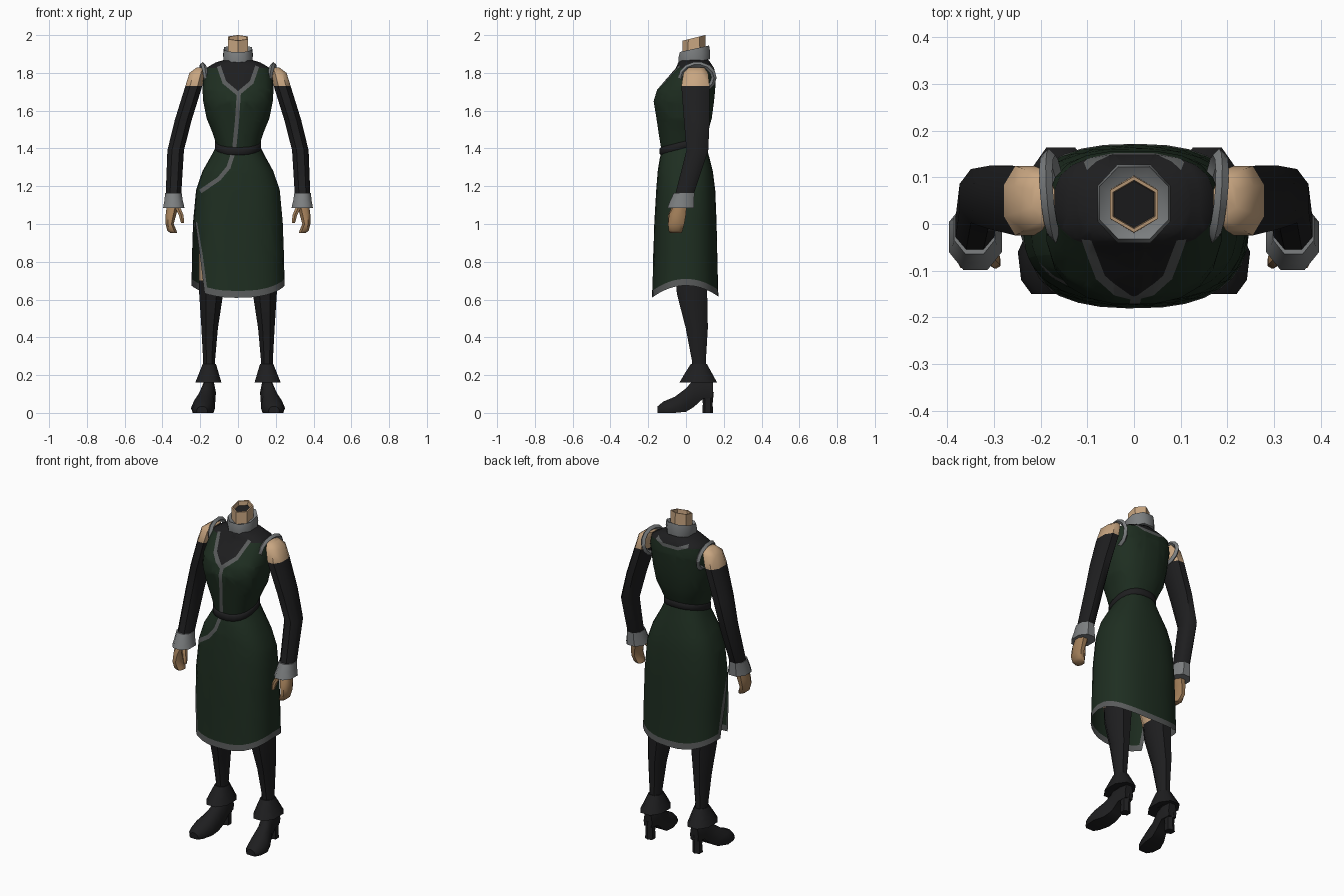
import bpy, bmesh, math
from mathutils import Vector as V

if "Cube" in bpy.data.objects:
    bpy.data.objects.remove(bpy.data.objects["Cube"])


def material(name, r, g, b):
    m = bpy.data.materials.new(name)
    m.diffuse_color = (r, g, b, 1)
    m.use_nodes = True
    m.node_tree.nodes["Principled BSDF"].inputs["Base Color"].default_value = m.diffuse_color
    return m


GREEN = material("dark green cloth", .013, .027, .015)
BLACK = material("black cloth", .013, .013, .014)
TRIM = material("dark grey trim", .10, .105, .105)
GREY = material("light grey fur", .20, .21, .215)
SKIN = material("skin", .58, .38, .22)
HAND = material("hand skin", .36, .21, .10)


def power(c, p):
    return math.copysign(abs(c) ** p, c)


def point(a, cx, z, rx, yf, yb, p=1.0, tilt=0.0):
    """Point on an oval whose front and back reach yf and yb."""
    cy, ry = (yf + yb) / 2, (yb - yf) / 2
    y = cy + ry * power(math.sin(a), p)
    return V((cx + rx * power(math.cos(a), p), y, z + tilt * y))


def ring(n, *args):
    return [point(2 * math.pi * (i + .5) / n, *args) for i in range(n)]


def loft(rings, closed=True, caps=True):
    bm = bmesh.new()
    rows = [[bm.verts.new(v) for v in r] for r in rings]
    n = len(rings[0])
    for a, b in zip(rows, rows[1:]):
        for i in range(n if closed else n - 1):
            j = (i + 1) % n
            bm.faces.new((a[i], a[j], b[j], b[i]))
    if caps:
        bm.faces.new(rows[0])
        bm.faces.new(rows[-1])
    bmesh.ops.recalc_face_normals(bm, faces=bm.faces)
    return bm


def finish(name, bm, mats, rule=None, mirror=False, angle=50):
    if rule:
        for f in bm.faces:
            f.material_index = rule(f.calc_center_median(), f.material_index)
    me = bpy.data.meshes.new(name)
    bm.to_mesh(me)
    bm.free()
    ob = bpy.data.objects.new(name, me)
    bpy.context.collection.objects.link(ob)
    for m in mats:
        me.materials.append(m)
    if mirror:
        ob.modifiers.new("Mirror", "MIRROR").use_mirror_merge = False
    bpy.ops.object.select_all(action='DESELECT')
    ob.select_set(True)
    bpy.context.view_layer.objects.active = ob
    bpy.ops.object.shade_smooth_by_angle(angle=math.radians(angle))
    return ob


def stripe(bm, pts, w, index, side=-1):
    """Cut a band along an x-z polyline into the front (-1) or back (1)."""
    for (x0, z0), (x1, z1) in zip(pts, pts[1:]):
        a, b = V((x0, 0, z0)), V((x1, 0, z1))
        d = (b - a).normalized()
        nrm = V((-d.z, 0, d.x))
        for co, no in ((a + nrm * w, nrm), (a - nrm * w, nrm), (a - d * w * .5, d), (b + d * w * .5, d)):
            fs = [f for f in bm.faces if f.calc_center_median().y * side > 0]
            geom = fs + list({e for f in fs for e in f.edges}) + list({v for f in fs for v in f.verts})
            bmesh.ops.bisect_plane(bm, geom=geom, plane_co=co, plane_no=no, dist=1e-5)
        for f in bm.faces:
            c = f.calc_center_median()
            r = V((c.x, 0, c.z)) - a
            if c.y * side > 0 and abs(r.dot(nrm)) < w and -w * .5 < r.dot(d) < (b - a).length + w * .5:
                f.material_index = index


# Bodice: green, black yoke, grey neckline and front seam
bodice = loft([ring(20, 0, *r) for r in (
    (1.42, .112, -.130, .100, .85, .27), (1.49, .137, -.145, .122, .85, .12),
    (1.56, .168, -.158, .138, .82), (1.65, .186, -.173, .150, .8),
    (1.71, .190, -.155, .156, .8), (1.77, .185, -.103, .158, .75),
    (1.825, .172, -.055, .150, .75), (1.855, .120, -.042, .130, .85),
    (1.87, .070, -.030, .118, 1))])
for s in (-1, 1):
    stripe(bodice, [(s * .10, 1.83), (s * .072, 1.75), (0, 1.69)], .011, 2)
stripe(bodice, [(.004, 1.69), (-.005, 1.55), (-.02, 1.40)], .011, 2)
stripe(bodice, [(-.10, 1.835), (-.05, 1.815), (.05, 1.815), (.10, 1.835)], .009, 2, 1)


def yoke(c, i):
    x = abs(c.x)
    v_line = 1.69 + x * .06 / .072 if x < .072 else 1.75 + (x - .072) * 2.85
    inside = c.y < 0 and x < .10 and c.z > v_line
    return 1 if i == 0 and (inside or c.z > 1.825) else i


finish("bodice", bodice, [GREEN, BLACK, TRIM], yoke)

# Skirt: open sheet with a side slit, edged in grey
US = [0, .02] + [.02 + .96 * k / 26 for k in range(1, 26)] + [.98, 1]
rows = []
for z, rx, yf, yb, tilt, slit, drop in (
        (1.42, .112, -.130, .100, .27, 0, 0), (1.36, .143, -.140, .118, .12, 0, 0),
        (1.28, .188, -.150, .142, 0, 0, 0), (1.18, .222, -.158, .155, 0, 0, 0),
        (1.01, .238, -.168, .162, 0, 0, 0), (.85, .243, -.174, .166, 0, .6, .3),
        (.71, .246, -.179, .170, 0, .93, 1), (.675, .247, -.181, .172, 0, 1, 1)):
    row = []
    for u in US:
        start, end = math.pi + .35 + .5 * slit, 3 * math.pi + .35 - .45 * slit
        p = point(start + (end - start) * u, 0, z, rx, yf, yb, .8, tilt)
        p.z -= drop * .065 * (p.y / .18) ** 2
        row.append(p)
    rows.append(row)
skirt = loft(rows, closed=False, caps=False)
for k, f in enumerate(skirt.faces):
    row, col = divmod(k, len(US) - 1)
    if row == 6 or (row >= 4 and col in (0, len(US) - 2)):
        f.material_index = 1
stripe(skirt, [(-.018, 1.40), (-.05, 1.30), (-.10, 1.24), (-.195, 1.175)], .011, 1)
finish("skirt", skirt, [GREEN, TRIM])

# Belt follows the tilted waist
finish("belt", loft([ring(20, 0, z, r, -.132 - e, .102 + e, .85, .27) for z, r, e in
                     ((1.442, .118, .004), (1.436, .124, .009), (1.408, .124, .009), (1.402, .118, .004))]), [BLACK])

# Neck stump with a dark recessed top, and tilted fur collar
finish("neck", loft([ring(6, 0, 1.86, .06, -.02, .105, 1, .25),
                     ring(6, 0, 1.975, .06, -.018, .102, 1, .25),
                     ring(6, 0, 1.975, .052, -.010, .094, 1, .25),
                     ring(6, 0, 1.95, .050, -.008, .092, 1, .25)]),
       [SKIN, BLACK], lambda c, i: 1 if abs(c.x) < .01 and abs(c.y - .04) < .01 and c.z > 1.9 else 0, angle=30)
finish("collar", loft([ring(8, 0, 1.845, .078, -.043, .132, .9, .22),
                       ring(8, 0, 1.885, .084, -.047, .134, .9, .22),
                       ring(8, 0, 1.918, .080, -.038, .128, .9, .22),
                       ring(8, 0, 1.905, .060, -.020, .106, .9, .22)]), [GREY])

# Fur bands round the armholes
band = []
for i in range(14):
    a = 2 * math.pi * i / 14
    c, s = math.cos(a), math.sin(a)
    band.append([V((.175 + .012 * s + dx + .008 * c, .06 + (.088 + dr) * c, 1.775 + (.07 + dr) * s))
                 for dx, dr in ((-.014, 0), (0, .014), (.014, 0), (0, -.014))])
finish("armhole_band", loft(band + [band[0]], caps=False), [GREY], mirror=True)


def limb(name, rings, mats, n=8, rule=None, p=.9):
    """Mirrored limb from (cx, cy, z, rx, ry) rings."""
    bm = loft([ring(n, cx, z, rx, cy - ry, cy + ry, p) for cx, cy, z, rx, ry in rings])
    return finish(name, bm, mats, rule, True)


# Arms: bare shoulder, black sleeve
limb("arm", [(.195, .055, 1.828, .026, .045), (.215, .052, 1.80, .045, .07),
             (.234, .050, 1.73, .048, .08), (.29, .057, 1.55, .048, .073),
             (.330, .060, 1.39, .047, .062), (.342, -.01, 1.15, .044, .052)],
     [SKIN, BLACK], rule=lambda c, i: 0 if c.z > 1.73 else 1)
limb("sleeve_cuff", [(.342, -.010, 1.165, .047, .058), (.341, -.020, 1.125, .052, .068),
                     (.340, -.028, 1.085, .061, .076)], [GREY])
limb("hand", [(.345, -.030, 1.10, .034, .036), (.355, -.045, 1.05, .030, .048),
              (.362, -.052, 1.00, .023, .046), (.350, -.055, .965, .026, .040),
              (.340, -.055, .952, .020, .032)], [HAND])
limb("thumb", [(.318, -.060, 1.085, .016, .018), (.300, -.078, 1.045, .014, .017),
               (.294, -.084, 1.005, .009, .011)], [HAND], n=6)

# Legs: bare thigh, black stocking
limb("leg", [(.115, .00, 1.05, .09, .11), (.130, .01, .85, .082, .10), (.140, .03, .70, .071, .09),
             (.142, .032, .63, .068, .086), (.150, .057, .45, .047, .063),
             (.153, .068, .28, .034, .040), (.153, .075, .16, .034, .045)],
     [SKIN, BLACK], rule=lambda c, i: 0 if c.z > .70 else 1)

# Boots: flared top, foot and heel
limb("boot_top", [(.152, .068, .258, .038, .046), (.154, .066, .215, .054, .074),
                  (.157, .065, .162, .074, .106)], [BLACK])
foot = []
for y, cx, w, z0, z1 in ((-.15, .190, .030, 0, .035), (-.12, .190, .052, 0, .06),
                         (-.06, .185, .064, 0, .085), (0, .172, .050, .006, .13),
                         (.04, .160, .041, .03, .175), (.09, .155, .038, .075, .185),
                         (.143, .155, .028, .08, .18)):
    foot.append([V((cx + w * a, y, z0 + (z1 - z0) * b)) for a, b in
                 ((-.85, 0), (-1, .3), (-.75, .75), (-.3, 1), (.3, 1), (.75, .75), (1, .3), (.85, 0))])
finish("boot_foot", loft(foot), [BLACK], mirror=True)
limb("boot_heel", [(.156, .115, .11, .032, .032), (.157, .115, .05, .025, .026),
                   (.158, .115, 0, .028, .028)], [BLACK], n=6)
